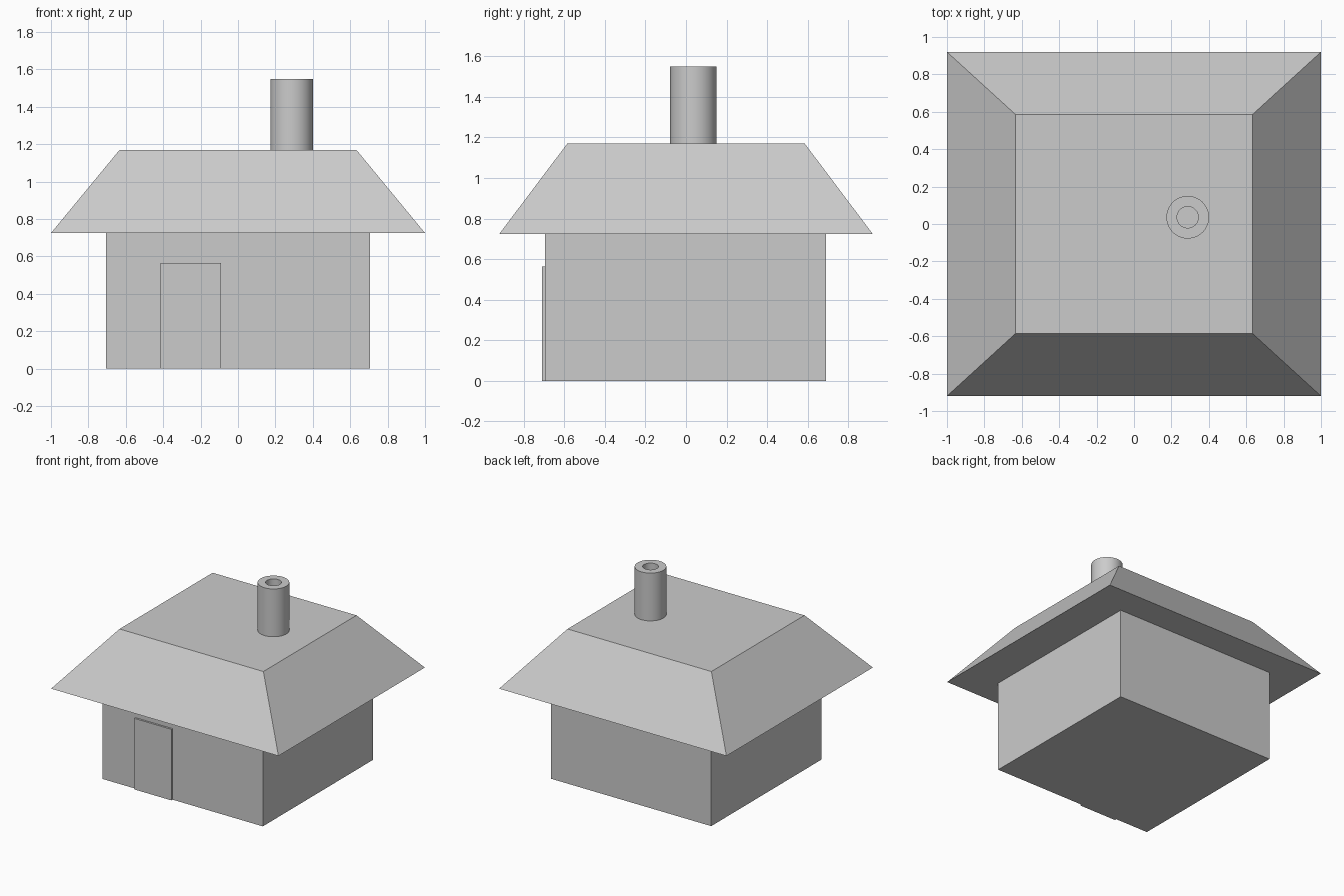
import bpy
import bmesh
from math import radians

old = bpy.data.objects.get("Cube")
if old:
    bpy.data.objects.remove(old, do_unlink=True)

# One plain grey for the whole house
GREY = (0.6, 0.6, 0.6, 1)
grey = bpy.data.materials.new("plain grey")
grey.use_nodes = True
grey.diffuse_color = GREY
grey.node_tree.nodes["Principled BSDF"].inputs["Base Color"].default_value = GREY


def add_object(name, bm):
    bmesh.ops.recalc_face_normals(bm, faces=bm.faces)
    mesh = bpy.data.meshes.new(name)
    bm.to_mesh(mesh)
    bm.free()
    mesh.materials.append(grey)
    obj = bpy.data.objects.new(name, mesh)
    bpy.context.collection.objects.link(obj)
    return obj


def block(name, x, y, z, top_scale=(1, 1)):
    """Box between the given (low, high) ranges, its top optionally tapered."""
    bm = bmesh.new()
    bmesh.ops.create_cube(bm, size=1)
    for v in bm.verts:
        sx, sy = top_scale if v.co.z > 0 else (1, 1)
        v.co.x = sum(x) / 2 + v.co.x * sx * (x[1] - x[0])
        v.co.y = sum(y) / 2 + v.co.y * sy * (y[1] - y[0])
        v.co.z = z[1] if v.co.z > 0 else z[0]
    return add_object(name, bm)


def tube(name, centre, outer, inner, z, sides=48):
    """Hollow pipe made by spinning its rectangular wall section."""
    bm = bmesh.new()
    corners = [(outer, z[0]), (outer, z[1]), (inner, z[1]), (inner, z[0])]
    ring = [bm.verts.new((centre[0] + r, centre[1], h)) for r, h in corners]
    edges = [bm.edges.new((ring[i], ring[i - 1])) for i in range(len(ring))]
    bmesh.ops.spin(bm, geom=ring + edges, cent=(*centre, 0), axis=(0, 0, 1),
                   angle=radians(360), steps=sides, use_merge=True)
    bmesh.ops.remove_doubles(bm, verts=bm.verts, dist=0.0001)
    return add_object(name, bm)


# Walls, door and flat-topped hipped roof
block("walls", (-0.705, 0.705), (-0.695, 0.69), (0, 0.725))
block("door", (-0.415, -0.09), (-0.71, -0.69), (0, 0.565))
block("roof", (-1, 1), (-0.92, 0.92), (0.725, 1.17), (0.633, 0.636))

# Round hollow chimney
chimney = tube("chimney", (0.287, 0.036), 0.114, 0.057, (1.16, 1.55))
bpy.ops.object.select_all(action="DESELECT")
chimney.select_set(True)
bpy.context.view_layer.objects.active = chimney
bpy.ops.object.shade_smooth_by_angle(angle=radians(30))
